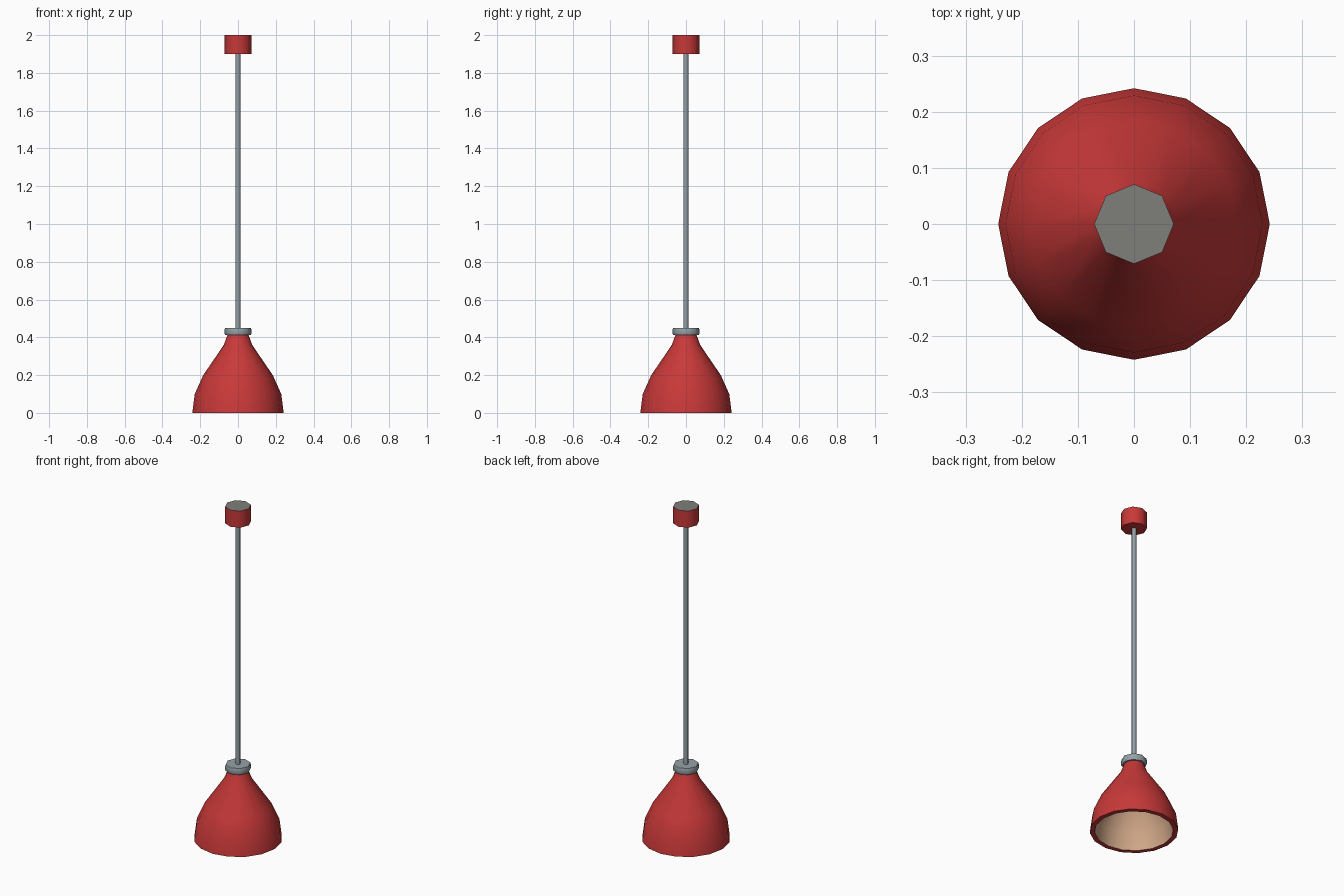
import bpy, bmesh, math

if "Cube" in bpy.data.objects:
    bpy.data.objects.remove(bpy.data.objects["Cube"])


def material(name, rgb):
    m = bpy.data.materials.new(name)
    m.diffuse_color = (*rgb, 1)
    m.use_nodes = True
    m.node_tree.nodes["Principled BSDF"].inputs["Base Color"].default_value = m.diffuse_color
    return m


RED = material("red enamel", (0.58, 0.04, 0.04))
STEEL = material("blue grey metal", (0.30, 0.36, 0.39))
BEIGE = material("warm beige lining", (0.62, 0.38, 0.24))
GREY = material("ceiling plate grey", (0.21, 0.21, 0.195))


def lathe(name, profile, sides, mats, rule=lambda i: 0, angle=50):
    """Revolve (radius, z) points; rule(i) gives the material of segment i."""
    bm = bmesh.new()
    rings = []
    for r, z in profile:
        rings.append([bm.verts.new((r * math.cos(2 * math.pi * k / sides),
                                    r * math.sin(2 * math.pi * k / sides), z))
                      for k in range(sides)])
    for i in range(len(rings) - 1):
        a, b = rings[i], rings[i + 1]
        for k in range(sides):
            n = (k + 1) % sides
            bm.faces.new((a[k], a[n], b[n], b[k])).material_index = rule(i)
    # end caps
    bm.faces.new(rings[0][::-1]).material_index = rule(-1)
    bm.faces.new(rings[-1]).material_index = rule(len(rings) - 1)
    bmesh.ops.recalc_face_normals(bm, faces=bm.faces)
    mesh = bpy.data.meshes.new(name)
    bm.to_mesh(mesh)
    bm.free()
    for m in mats:
        mesh.materials.append(m)
    ob = bpy.data.objects.new(name, mesh)
    bpy.context.collection.objects.link(ob)
    bpy.ops.object.select_all(action='DESELECT')
    ob.select_set(True)
    bpy.context.view_layer.objects.active = ob
    bpy.ops.object.shade_smooth_by_angle(angle=math.radians(angle))
    return ob


# Shade: outer bell from the neck down, flat rim, then lining back up
outer = [(0.055, 0.415), (0.075, 0.36), (0.184, 0.20), (0.229, 0.10), (0.242, 0.0)]
inner = [(0.215, 0.0), (0.203, 0.10), (0.160, 0.19), (0.055, 0.345), (0.040, 0.39)]
lathe("lamp_shade", outer + inner, 16, [RED, BEIGE],
      lambda i: 1 if i >= len(outer) else 0)

# Metal collar on the neck
lathe("collar", [(0.068, 0.412), (0.071, 0.42), (0.071, 0.44), (0.068, 0.45)], 8, [STEEL])

# Hanging rod
lathe("rod", [(0.013, 0.44), (0.013, 1.91)], 8, [STEEL])

# Ceiling canopy with a grey mounting face on top
lathe("canopy", [(0.071, 1.90), (0.071, 2.0)], 8, [RED, GREY],
      lambda i: 1 if i == 1 else 0)
